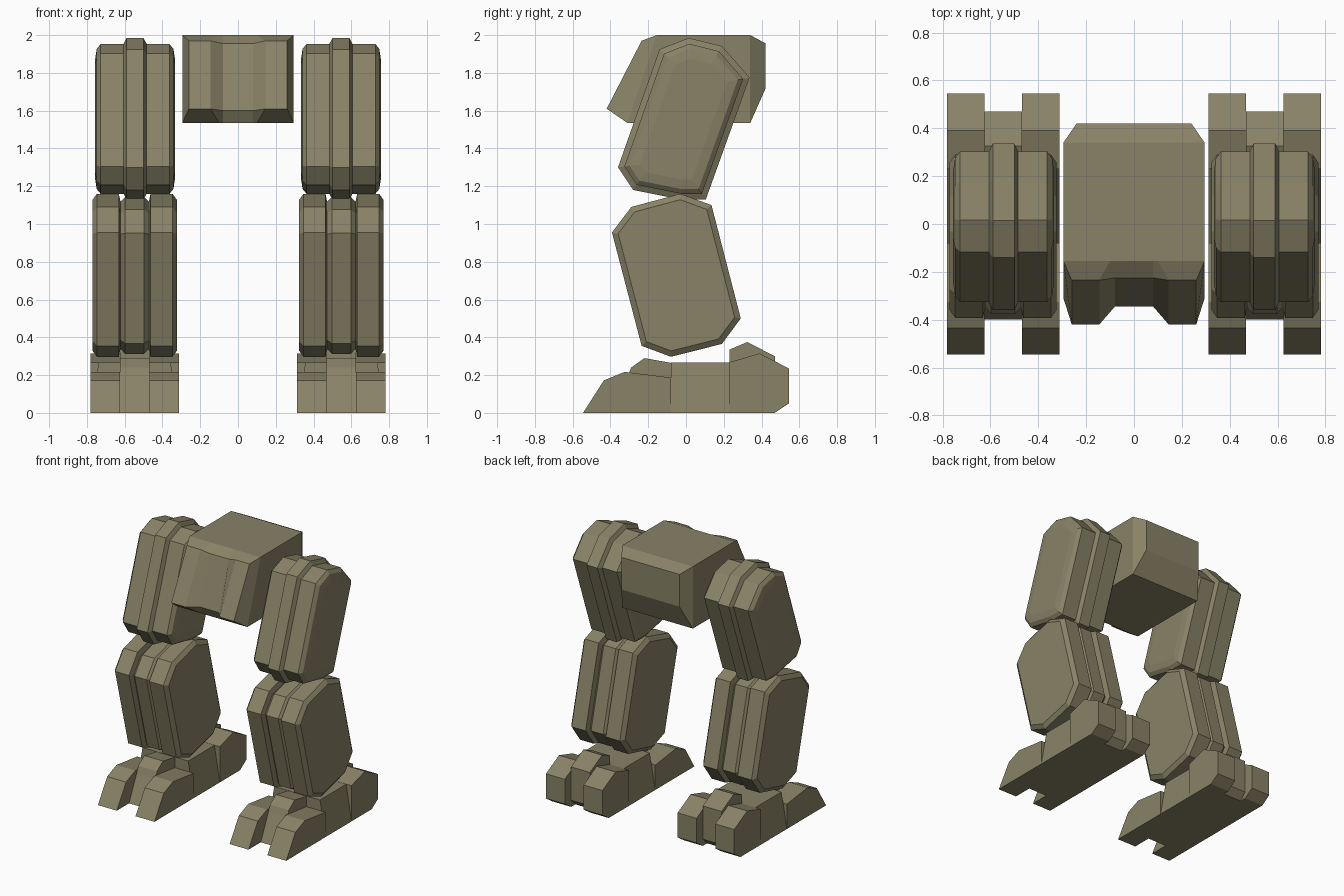
import bpy, bmesh
from mathutils import Vector

if "Cube" in bpy.data.objects:
    bpy.data.objects.remove(bpy.data.objects["Cube"])

mat = bpy.data.materials.new("khaki_armour")
mat.diffuse_color = (0.25, 0.225, 0.135, 1)
mat.use_nodes = True
mat.node_tree.nodes["Principled BSDF"].inputs["Base Color"].default_value = mat.diffuse_color


def finish(name, bm):
    bmesh.ops.remove_doubles(bm, verts=bm.verts, dist=1e-5)
    bmesh.ops.recalc_face_normals(bm, faces=bm.faces)
    me = bpy.data.meshes.new(name)
    bm.to_mesh(me)
    bm.free()
    me.materials.append(mat)
    ob = bpy.data.objects.new(name, me)
    bpy.context.collection.objects.link(ob)
    return ob


def inset(poly, d):
    """Move every edge of a convex (y, z) outline inward by d."""
    pts = [Vector(p) for p in poly]
    mid = sum(pts, Vector((0, 0))) / len(pts)
    out = []
    for i, p in enumerate(pts):
        normals = []
        for a, b in ((pts[i - 1], p), (p, pts[(i + 1) % len(pts)])):
            e = (b - a).normalized()
            n = Vector((-e.y, e.x))
            normals.append(n if n.dot(mid - a) > 0 else -n)
        n0, n1 = normals
        out.append(p + (n0 + n1) * d / (1 + n0.dot(n1)))
    return out


def loft(bm, rings):
    """Bridge matching rings of 3D points and cap both ends."""
    vs = [[bm.verts.new(p) for p in r] for r in rings]
    for a, b in zip(vs, vs[1:]):
        for i in range(len(a)):
            j = (i + 1) % len(a)
            bm.faces.new((a[i], a[j], b[j], b[i]))
    bm.faces.new(vs[0])
    bm.faces.new(vs[-1])


def layered(name, poly, cx, half):
    """Plate stack: half lists (distance from middle, outline inset)."""
    steps = [(-x, d) for x, d in reversed(half)] + half
    bm = bmesh.new()
    loft(bm, [[(cx + x, *p) for p in inset(poly, d)] for x, d in steps])
    return finish(name, bm)


def slab(name, poly, x0, x1):
    bm = bmesh.new()
    loft(bm, [[(x, *p) for p in poly] for x in (x0, x1)])
    return finish(name, bm)


# Side outlines (y, z)
THIGH = [(-.14, 1.925), (.015, 1.985), (.19, 1.942), (.337, 1.775),
         (.105, 1.13), (-.03, 1.13), (-.28, 1.18), (-.36, 1.30)]
SHIN = [(-.392, .955), (-.29, 1.09), (-.03, 1.16), (.135, 1.10),
        (.29, .50), (.19, .365), (-.08, .297), (-.235, .355)]
TOE = [(-.545, 0), (-.435, .172), (-.325, .217), (-.08, .187), (-.08, 0)]
MID_TOE = [(-.40, 0), (-.31, .19), (-.29, .24), (-.22, .29), (-.08, .265), (-.08, 0)]
HEEL = [(.23, 0), (.23, .268), (.39, .315), (.545, .235), (.545, .05), (.47, 0)]
MID_HEEL = [(.23, 0), (.23, .335), (.325, .375), (.47, .30), (.47, .05), (.42, 0)]

for side, s in (("left", -1), ("right", 1)):
    # Thigh with raised centre band, shin with sunken centre band
    layered(side + "_thigh", THIGH, s * .545,
            [(.045, 0), (.061, .03), (.182, .03), (.203, .055), (.211, .105)])
    layered(side + "_shin", SHIN, s * .547,
            [(.05, .015), (.075, .04), (.084, 0), (.20, 0), (.223, .03)])
    # Foot: paired toes and heels around centre blocks
    c = s * .547
    for tag, k in (("inner", -s), ("outer", s)):
        slab(f"{side}_{tag}_toe", TOE, c + k * .078, c + k * .235)
        slab(f"{side}_{tag}_heel", HEEL, c + k * .078, c + k * .235)
    slab(side + "_middle_toe", MID_TOE, c - .078, c + .078)
    slab(side + "_middle_heel", MID_HEEL, c - .078, c + .078)
    # Tapered block under the ankle
    bm = bmesh.new()
    loft(bm, [[(c + x, y, z) for x, y in
               ((-w, -.08), (w, -.08), (w, .23), (-w, .23))]
              for w, z in ((.235, 0), (.19, .267))])
    finish(side + "_foot_block", bm)

# Pelvis: sections run from back panel to slanted front
bm = bmesh.new()
loft(bm, [[(-w, yt, zt), (w, yt, zt), (w, yb, zb), (-w, yb, zb)]
          for w, yt, zt, yb, zb in ((.24, .42, 1.957, .42, 1.715),
                                    (.295, .34, 2.0, .34, 1.535),
                                    (.295, -.155, 2.0, -.31, 1.535))])
finish("pelvis", bm)

# Front of pelvis: two pads with a recessed panel between them
# columns: x on body, x on front, top (y, z), bottom (y, z)
pad = ((-.235, 1.97), (-.42, 1.61))
dip = ((-.225, 1.955), (-.345, 1.60))
right = [(.08, .08, dip), (.10, .145, pad), (.295, .26, pad)]
columns = [(-a, -b, p) for a, b, p in reversed(right)] + right
bm = bmesh.new()
loft(bm, [[(xb, -.155, 2.0), (xf, *top), (xf, *low), (xb, -.31, 1.535)]
          for xb, xf, (top, low) in columns])
finish("pelvis_front", bm)
